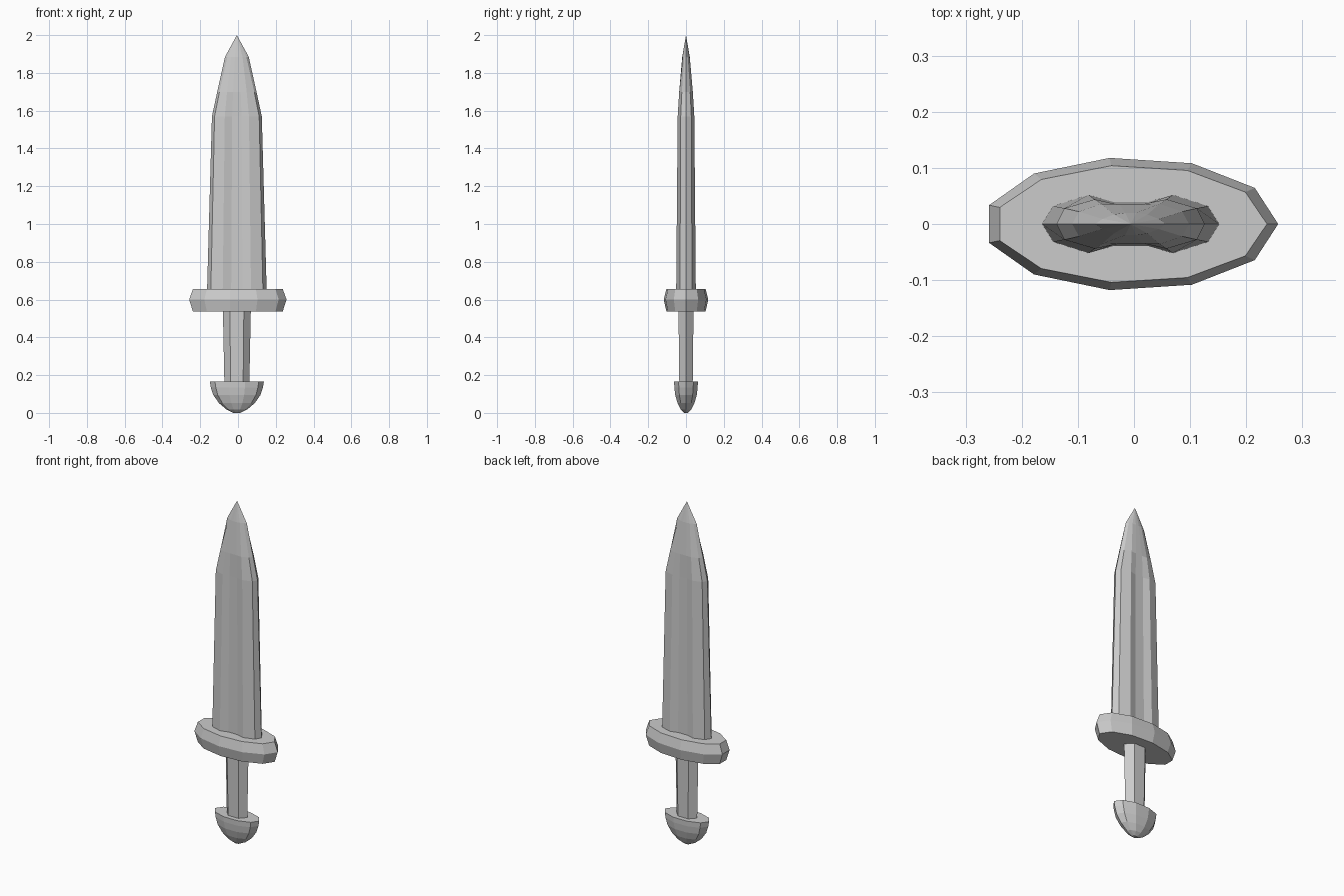
import bpy
import math

if "Cube" in bpy.data.objects:
    bpy.data.objects.remove(bpy.data.objects["Cube"])

CX = -0.006  # sword axis, slightly off the bounding-box centre


def loft(name, rings, tip=None):
    """Skin a stack of closed rings, capping both ends (or closing to a tip)."""
    n = len(rings[0])
    verts = [p for ring in rings for p in ring]
    faces = [tuple(reversed(range(n)))]
    for k in range(len(rings) - 1):
        a, b = k * n, (k + 1) * n
        for i in range(n):
            j = (i + 1) % n
            faces.append((a + i, a + j, b + j, b + i))
    last = (len(rings) - 1) * n
    if tip:
        verts.append(tip)
        faces += [(last + i, last + (i + 1) % n, len(verts) - 1) for i in range(n)]
    else:
        faces.append(tuple(range(last, last + n)))
    mesh = bpy.data.meshes.new(name)
    mesh.from_pydata(verts, [], faces)
    mesh.update()
    obj = bpy.data.objects.new(name, mesh)
    bpy.context.collection.objects.link(obj)
    return obj


def ellipse(sides, rx, ry, z):
    angles = [2 * math.pi * i / sides for i in range(sides)]
    return [(CX + rx * math.cos(a), ry * math.sin(a), z) for a in angles]


def turned(name, sides, profile):
    """Elliptical turned part from (rx, ry, z) rows, bottom to top."""
    return loft(name, [ellipse(sides, *row) for row in profile])


def blade_ring(z, w, edge, ridge, floor):
    """Cross-section: cutting edge, bevel, ridge and fuller, mirrored in x and y."""
    quarter = [(w, 0), edge, ridge, floor]
    back = quarter + [(-x, y) for x, y in reversed(quarter)]
    front = [(x, -y) for x, y in reversed(back[1:-1])]
    return [(CX + x, y, z) for x, y in back + front]


# Pommel: half-dome with a flat top
turned("pommel", 10, [
    (0.018, 0.010, 0.0),
    (0.055, 0.030, 0.018),
    (0.095, 0.047, 0.052),
    (0.125, 0.060, 0.095),
    (0.138, 0.065, 0.135),
    (0.143, 0.066, 0.165),
])

# Grip: tapered hexagonal bar
turned("grip", 6, [(0.066, 0.041, 0.15), (0.074, 0.046, 0.55)])

# Guard: eleven-sided oval with a raised middle band
turned("guard", 11, [
    (0.243, 0.105, 0.538),
    (0.263, 0.119, 0.600),
    (0.243, 0.105, 0.655),
])

# Blade: fullered section tapering to a point
loft("blade", [
    blade_ring(0.640, 0.158, (0.138, 0.032), (0.075, 0.052), (0.030, 0.039)),
    blade_ring(1.570, 0.132, (0.118, 0.028), (0.064, 0.044), (0.025, 0.035)),
    blade_ring(1.700, 0.104, (0.092, 0.022), (0.052, 0.036), (0.020, 0.035)),
    blade_ring(1.885, 0.063, (0.050, 0.009), (0.030, 0.017), (0.010, 0.020)),
], tip=(CX, 0, 2.0))
